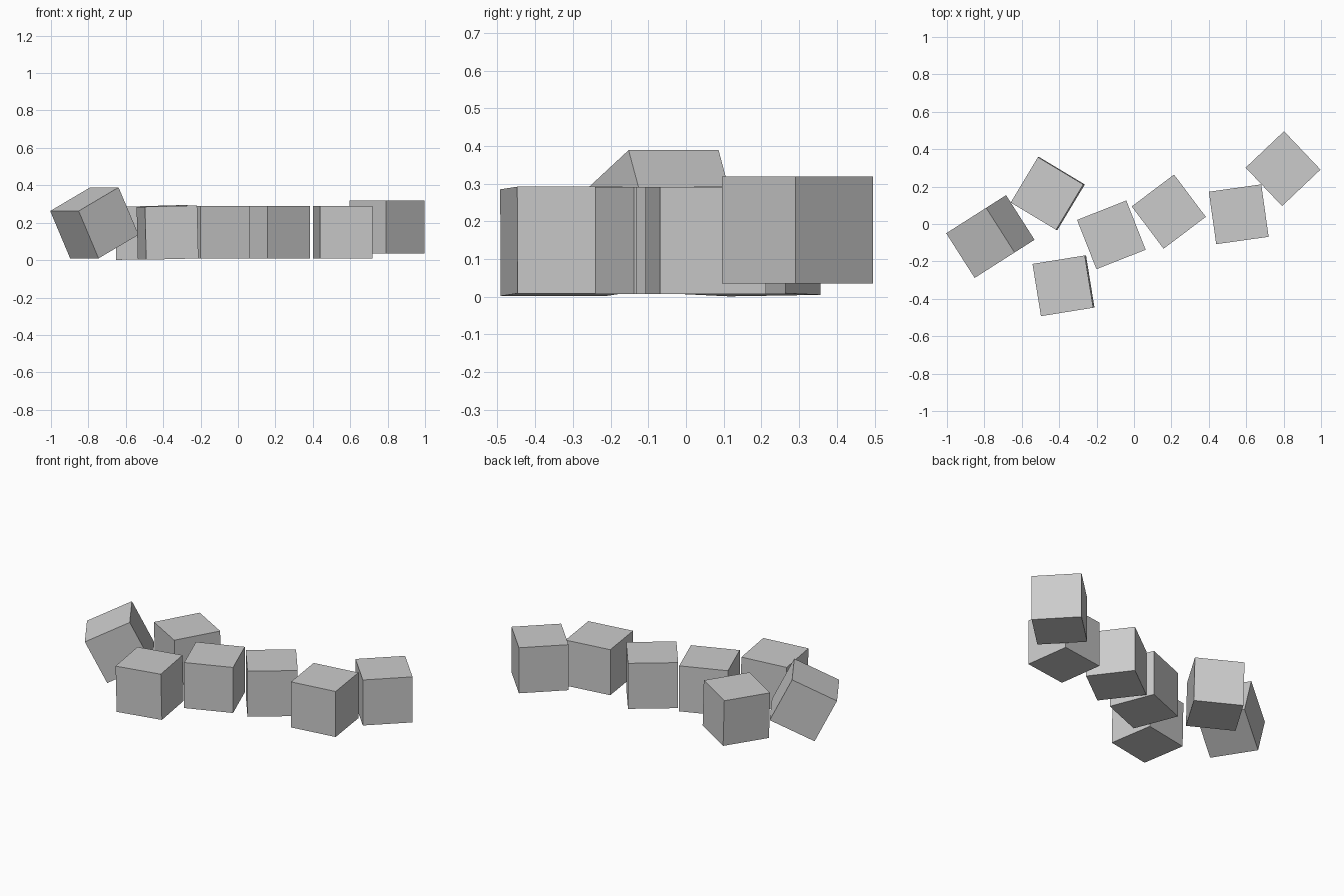
import bpy
from math import radians

default = bpy.data.objects.get("Cube")
if default:
    bpy.data.objects.remove(default, do_unlink=True)

SIDE = 0.283

# One plain grey for every block
grey = bpy.data.materials.new("light_grey")
grey.use_nodes = True
grey.diffuse_color = (0.6, 0.6, 0.6, 1)
grey.node_tree.nodes["Principled BSDF"].inputs["Base Color"].default_value = (0.6, 0.6, 0.6, 1)


def block(name, centre, yaw, pitch=0, roll=0):
    """Add one cube, turned about z after leaning."""
    bpy.ops.mesh.primitive_cube_add(
        size=SIDE, location=centre,
        rotation=(radians(roll), radians(pitch), radians(yaw)))
    obj = bpy.context.object
    obj.name = name
    obj.data.materials.append(grey)


# Row of upright blocks, from the left end inwards
block("end_block", (0.797, 0.296, 0.177), 43.5)
block("outer_block", (0.560, 0.052, 0.149), 8)
block("middle_block", (0.186, 0.066, 0.149), 37)
block("inner_block", (-0.121, -0.058, 0.149), 21.5)

# Slightly tipped blocks
block("front_block", (-0.377, -0.330, 0.147), 9.2, pitch=-1.4)
block("back_block", (-0.461, 0.163, 0.148), -31, pitch=-1.4, roll=0.8)

# Block leaning on its edge
block("leaning_block", (-0.768, -0.067, 0.199), 32.5, pitch=-26.5)
